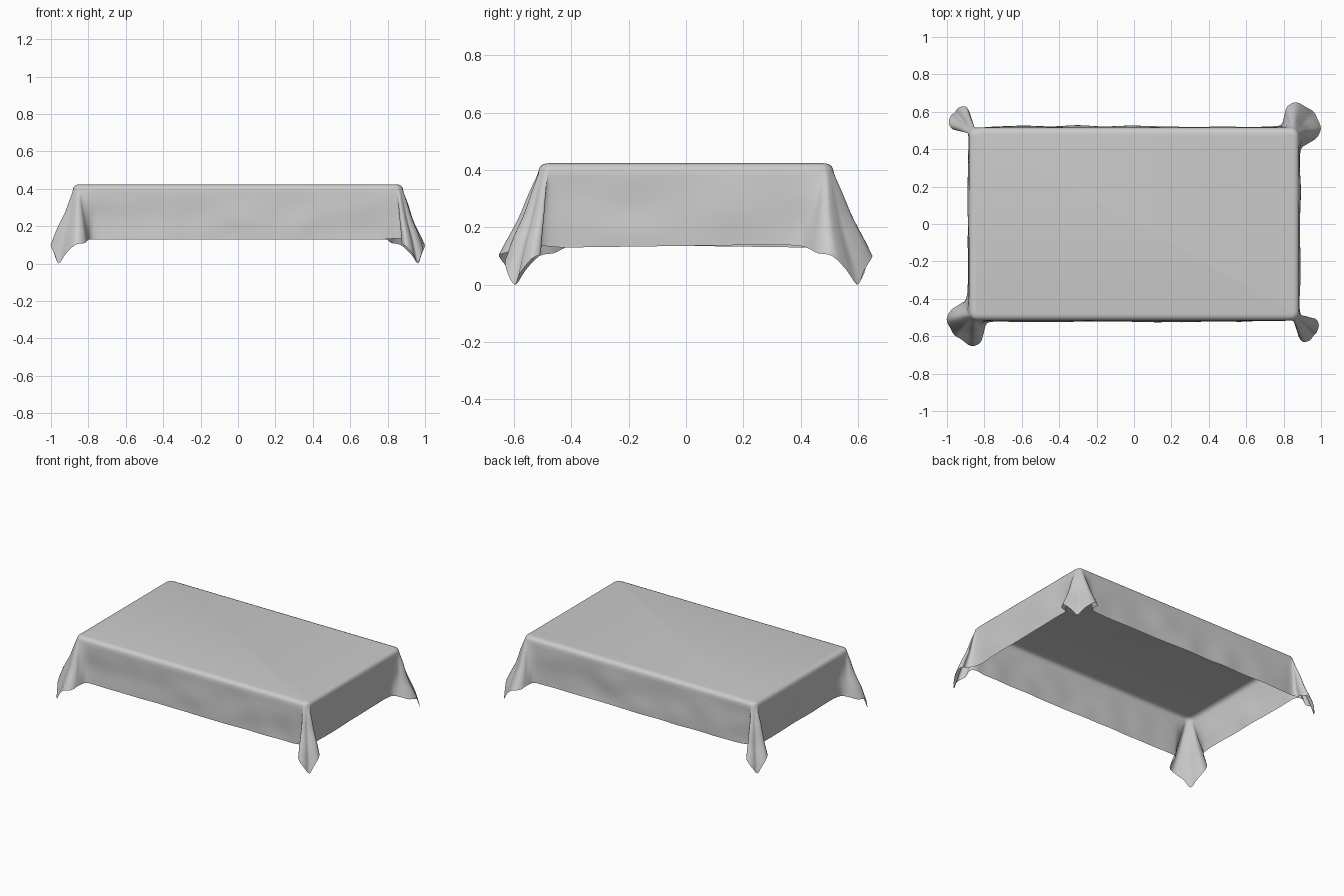
import bpy, bmesh, math
from mathutils import Vector, noise

cube = bpy.data.objects.get("Cube")
if cube:
    bpy.data.objects.remove(cube, do_unlink=True)

cloth_mat = bpy.data.materials.new("light_grey_cloth")
cloth_mat.use_nodes = True
GREY = (0.6, 0.6, 0.6, 1)
cloth_mat.diffuse_color = GREY
cloth_mat.node_tree.nodes["Principled BSDF"].inputs["Base Color"].default_value = GREY

HALF_X, HALF_Y, RADIUS, HEM = 0.883, 0.515, 0.045, 0.13
STEPS, ROWS = 3, 12

# Hem of the wide and the pinched corner fold, from the long side to the short side
WIDE = [(.72, .522, .13), (.785, .53, .13), (.803, .58, .125), (.82, .63, .11), (.87, .652, .10),
        (.925, .62, .05), (.96, .597, 0), (.98, .56, .05), (.998, .51, .10), (.975, .46, .11),
        (.93, .43, .125), (.893, .40, .135), (.888, .32, .14)]
PINCHED = [(.78, .522, .13), (.85, .517, .135), (.884, .535, .13), (.875, .585, .11), (.90, .628, .09),
           (.94, .622, .04), (.96, .597, 0), (.978, .58, .04), (.99, .54, .09), (.972, .507, .11),
           (.93, .525, .13), (.897, .495, .135), (.886, .43, .13)]


def corner(hem, sx, sy):
    """Control points (hem, table edge, outward normal) around one corner."""
    out = []
    last = len(hem) - 1
    for i, (x, y, z) in enumerate(hem):
        s = min(max((i - 1) / (last - 2), 0), 1)
        a = math.pi / 2 * (1 - s)
        n = Vector((math.cos(a), math.sin(a), 0))
        c = Vector((HALF_X - RADIUS, HALF_Y - RADIUS, 0))
        if i < 2:
            c.x = min(x, c.x)
        elif i > last - 2:
            c.y = min(y, c.y)
        flip = Vector((sx, sy, 1))
        out.append([v * flip for v in (Vector((x, y, z)), c + n * RADIUS, n)])
    return out if sx * sy > 0 else out[::-1]


def catmull(p, q, r, s, t):
    return 0.5 * (2 * q + (r - p) * t + (2 * p - 5 * q + 4 * r - s) * t * t
                  + (3 * q - p - 3 * r + s) * t ** 3)


# Closed control loop: four corners joined by straight hems
corners = [corner(WIDE, 1, 1), corner(PINCHED, 1, -1), corner(WIDE, -1, -1), corner(PINCHED, -1, 1)]
control = []
for k, pts in enumerate(corners):
    control += pts
    a, b = pts[-1], corners[(k + 1) % 4][0]
    count = int((a[0] - b[0]).length / 0.08)
    for j in range(1, count):
        control.append([u.lerp(v, j / count) for u, v in zip(a, b)])

loop = []
total = len(control)
for i in range(total):
    four = [control[(i + d) % total] for d in (-1, 0, 1, 2)]
    for j in range(STEPS):
        t = j / STEPS
        hem = catmull(*[c[0] for c in four], t)
        edge, normal = (four[1][m].lerp(four[2][m], t) for m in (1, 2))
        loop.append((hem, edge, normal.normalized()))

bm = bmesh.new()
rings = []

# Rounded rim of the table top: inset and height of each ring
for inset, z in ((.036, .424), (.022, .422), (.011, .417), (.004, .409)):
    rings.append([bm.verts.new(e - n * inset + Vector((0, 0, z))) for h, e, n in loop])

# Hanging skirt with soft dents
for row in range(ROWS + 1):
    t = row / ROWS
    ring = []
    for hem, edge, n in loop:
        p = (edge + Vector((0, 0, .397))).lerp(hem, t)
        dent = noise.noise(Vector((p.x * 5, p.y * 5, p.z * 6))) * .012 * math.sin(math.pi * min(t * .75, 1))
        ring.append(bm.verts.new(p + n * dent))
    rings.append(ring)

size = len(loop)
for upper, lower in zip(rings, rings[1:]):
    for i in range(size):
        j = (i + 1) % size
        bm.faces.new((upper[i], upper[j], lower[j], lower[i]))
bm.faces.new(rings[0][::-1])
bmesh.ops.recalc_face_normals(bm, faces=bm.faces)
top = max(bm.faces, key=lambda f: len(f.verts))
if top.normal.z < 0:
    bmesh.ops.reverse_faces(bm, faces=bm.faces)
for f in bm.faces:
    f.smooth = True

mesh = bpy.data.meshes.new("tablecloth")
bm.to_mesh(mesh)
bm.free()
mesh.materials.append(cloth_mat)
tablecloth = bpy.data.objects.new("tablecloth", mesh)
bpy.context.collection.objects.link(tablecloth)
